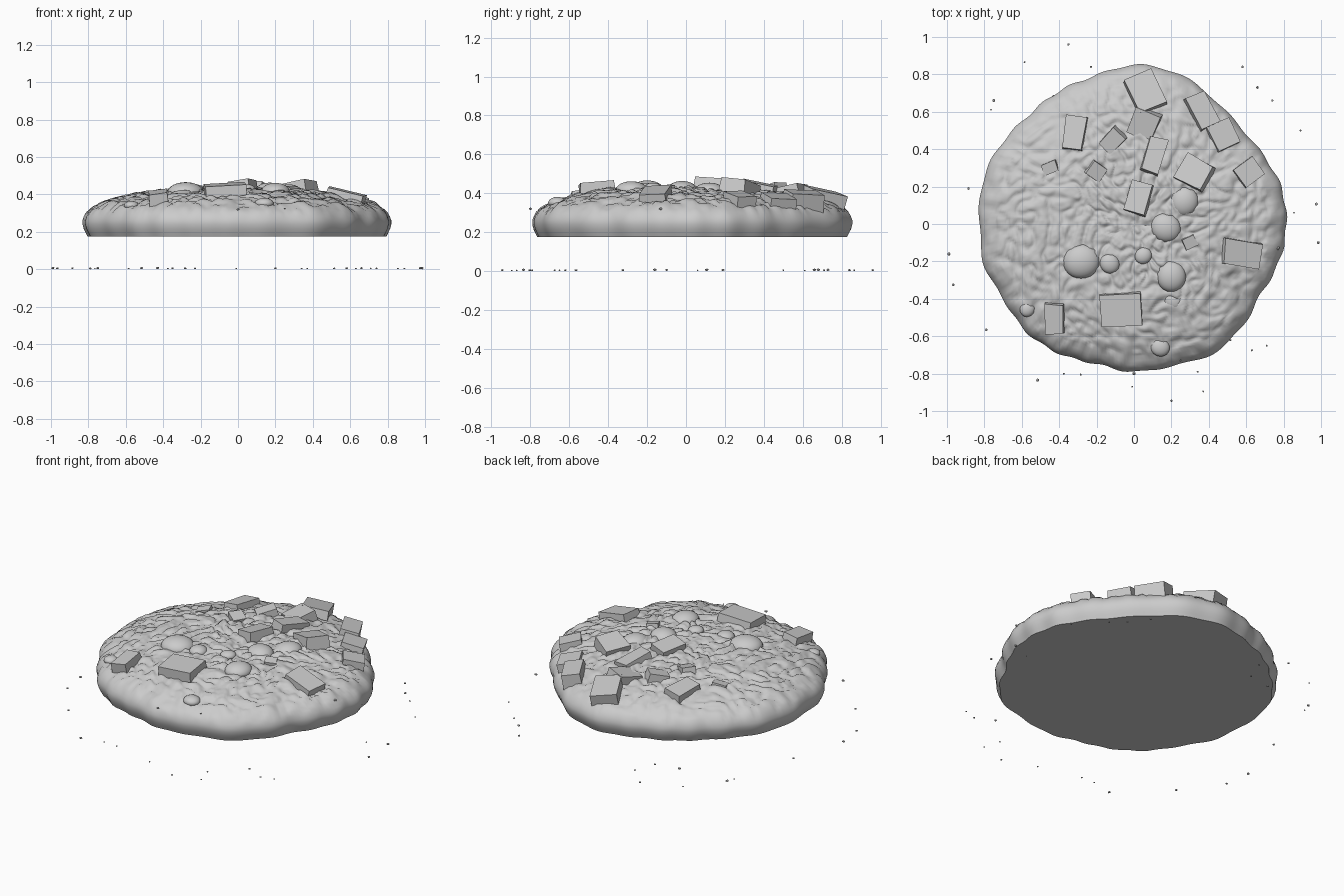
import bpy, bmesh, math, random
from mathutils import Vector, Matrix, Euler, noise

if "Cube" in bpy.data.objects:
    bpy.data.objects.remove(bpy.data.objects["Cube"])

random.seed(4)
BOTTOM = 0.175
SEG = 280
# outline radius every 15 degrees, counter-clockwise from +x
RAD = [.815, .81, .78, .77, .80, .84, .85, .82, .815, .81, .83, .84,
       .825, .83, .806, .815, .80, .775, .79, .785, .81, .80, .775, .80]
# (radius fraction, height) of the domed top and rounded rim
TOP = [(0, .432), (.3, .428), (.5, .418), (.7, .394), (.82, .37), (.9, .345)]
RIM = [(.93, .333), (.955, .32), (.975, .304), (.99, .285), (1, .262),
       (1, .24), (.992, .215), (.98, .195), (.968, BOTTOM)]


def outline(a):
    f = (a / math.tau * 24) % 24
    i = int(f)
    t = f - i
    p0, p1, p2, p3 = (RAD[(i + k) % 24] for k in (-1, 0, 1, 2))
    r = p1 + .5 * t * (p2 - p0 + t * (2*p0 - 5*p1 + 4*p2 - p3 + t * (3*(p1 - p2) + p3 - p0)))
    return r + .005 * math.sin(23 * a + 2 * math.sin(3 * a))


def top_z(t):
    for (a, za), (b, zb) in zip(TOP, TOP[1:]):
        if t <= b:
            return za + (zb - za) * (t - a) / (b - a)
    return TOP[-1][1]


def surface(x, y):
    return top_z(math.hypot(x, y) / outline(math.atan2(y, x)))


def roughness(x, y):
    # lumpy dough with thin wrinkles
    p = Vector((x, y, 0))
    warp = noise.noise_vector(p * 5) * .06
    lump = noise.noise(p * 9 + Vector((3, 1, 7))) * .008
    crack = abs(noise.noise((p + warp) * 15 + Vector((0, 0, 5))))
    return lump + .016 * min(crack, .35) / .35 - .008 + noise.noise(p * 40) * .004


def make_object(name, bm, smooth):
    me = bpy.data.meshes.new(name)
    bmesh.ops.recalc_face_normals(bm, faces=bm.faces)
    bm.to_mesh(me)
    bm.free()
    ob = bpy.data.objects.new(name, me)
    bpy.context.collection.objects.link(ob)
    for p in me.polygons:
        p.use_smooth = smooth and len(p.vertices) < 5
    return ob


# cookie body: radial grid over the top, wavy rim, flat underside
bm = bmesh.new()
n = 66
profile = [(.9 * k / n, None) for k in range(1, n + 1)] + RIM
centre = bm.verts.new((0, 0, TOP[0][1]))
prev = None
for t, z in profile:
    ring = []
    for s in range(SEG):
        a = math.tau * s / SEG
        r = t * outline(a)
        x, y = r * math.cos(a), r * math.sin(a)
        if z is None:
            h = top_z(t) + roughness(x, y)
        else:
            h = z + roughness(x, y) * max(0, (z - .26) / .085)
        ring.append(bm.verts.new((x, y, h)))
    for s in range(SEG):
        e = (s + 1) % SEG
        if prev:
            bm.faces.new((prev[s], ring[s], ring[e], prev[e]))
        else:
            bm.faces.new((centre, ring[s], ring[e]))
    prev = ring
bm.faces.new(prev[::-1])
make_object("cookie_body", bm, True)

# angular chocolate chunks: x, y, width, depth, turn, tilt about x, tilt about y, rise
CHUNKS = [
    (.065, .71, .16, .20, 23, -14, 4, .050), (.37, .61, .11, .19, 27, -8, 10, .060),
    (.48, .48, .13, .15, 25, -8, 12, .035), (.05, .53, .14, .15, -25, 10, -8, .030),
    (.11, .37, .10, .19, -17, -10, 6, .035), (.32, .28, .16, .15, -28, -10, -8, .050),
    (.62, .28, .13, .12, 35, -6, 12, .040), (-.32, .49, .11, .18, -8, -6, -8, .035),
    (-.12, .44, .12, .09, 45, 10, -10, .030), (-.20, .28, .09, .08, -35, 8, 10, .020),
    (-.45, .30, .08, .06, 20, 8, -10, .012), (.02, .14, .11, .17, -15, -6, -8, .042),
    (.58, -.16, .20, .14, -8, 4, 13, .035), (-.07, -.46, .21, .18, 3, 5, -3, .048),
    (-.43, -.51, .10, .16, 0, 8, -8, .045), (.30, -.10, .07, .06, 25, 8, 8, .015)]
for i, (x, y, w, d, turn, tx, ty, rise) in enumerate(CHUNKS, 1):
    bm = bmesh.new()
    bmesh.ops.create_cube(bm, size=1)
    height = .6 * min(w, d) + .03
    for v in bm.verts:
        taper = 1 if v.co.z > 0 else 1.06
        v.co = Vector((v.co.x * w * taper * random.uniform(.92, 1.06),
                       v.co.y * d * taper * random.uniform(.92, 1.06),
                       (v.co.z - .5) * height))
    rot = Euler((math.radians(tx), math.radians(ty), 0)).to_matrix() \
        @ Matrix.Rotation(math.radians(turn), 3, 'Z')
    bm.transform(Matrix.Translation((x, y, surface(x, y) + rise)) @ rot.to_4x4())
    make_object(f"chocolate_chunk_{i}", bm, False)

# rounded chocolate chips: x, y, radius, rise
CHIPS = [(.27, .12, .078, .030), (.17, -.02, .080, .034), (.05, -.17, .045, .025),
         (-.13, -.21, .054, .026), (-.28, -.20, .096, .044), (.20, -.28, .081, .040),
         (.14, -.66, .050, .022), (-.57, -.455, .041, .020), (.21, -.41, .055, .008)]
for i, (x, y, r, rise) in enumerate(CHIPS, 1):
    bm = bmesh.new()
    bmesh.ops.create_uvsphere(bm, u_segments=24, v_segments=14, radius=1)
    turn = Matrix.Rotation(i * 1.3, 4, 'Z')
    half = r * .6
    bm.transform(Matrix.Translation((x, y, surface(x, y) + rise - half)) @ turn
                 @ Matrix.Diagonal((r * 1.03, r * .96, half, 1)))
    make_object(f"chocolate_chip_{i}", bm, True)

# loose crumbs lying around the cookie, plus a few stuck to its rim
CRUMBS = [(-.35, .96), (-.585, .865), (-.23, .84), (-.43, .68), (-.75, .66), (-.765, .61),
          (.58, .84), (.66, .73), (.74, .66), (.89, .50), (.855, .06), (.975, .107),
          (.985, -.10), (-.99, -.16), (-.965, -.325), (-.885, .19), (-.79, -.565),
          (-.515, -.835), (-.285, -.805), (-.375, -.80), (-.01, -.87), (.20, -.945),
          (.37, -.895), (.63, -.675), (.71, -.65), (.515, -.62), (.34, -.79), (-.28, .71)]
spots = [(x, y, .008) for x, y in CRUMBS]
spots += [(0, -.80, .32), (.25, -.73, .325), (.77, -.13, .32)]
for i, (x, y, z) in enumerate(spots, 1):
    bm = bmesh.new()
    bmesh.ops.create_icosphere(bm, subdivisions=1, radius=1)
    r = random.uniform(.005, .010)
    for v in bm.verts:
        v.co *= random.uniform(.85, 1.1)
    h = .7 * r
    low = min(v.co.z for v in bm.verts) * h
    z = -low if z < .1 else z
    bm.transform(Matrix.Translation((x, y, z)) @ Matrix.Diagonal((r, r, h, 1)))
    make_object(f"crumb_{i}", bm, False)
